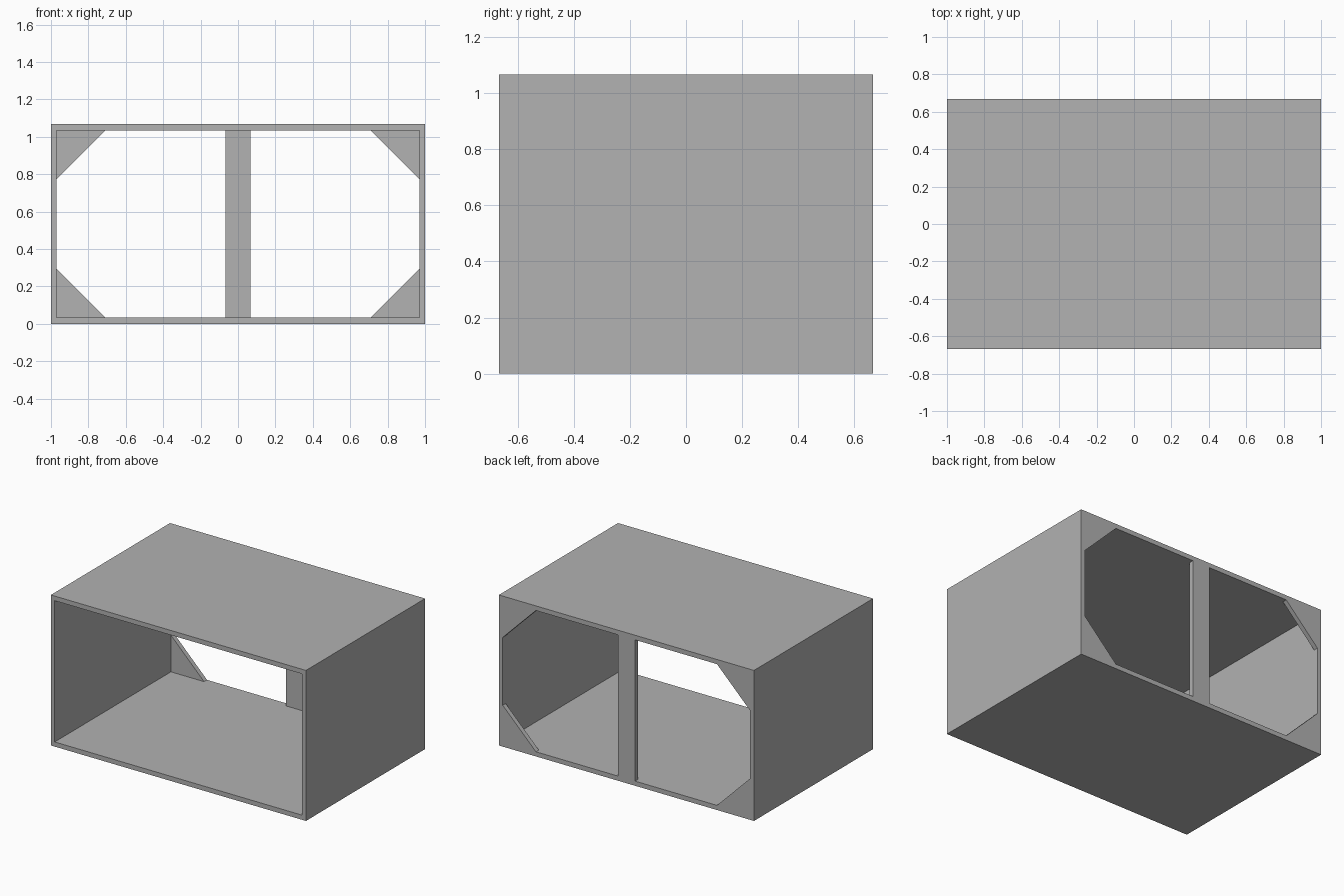
import bpy
import bmesh

cube = bpy.data.objects.get("Cube")
if cube:
    bpy.data.objects.remove(cube, do_unlink=True)

HALF_W, HALF_D, HEIGHT = 1.0, 0.667, 1.067
SIDE, SLAB, PLATE = 0.03, 0.033, 0.033   # wall, floor/roof and back plate thickness
LEG, POST = 0.26, 0.068                  # corner brace leg, half post width

grey = bpy.data.materials.new("plain grey")
grey.use_nodes = True
colour = (0.445, 0.445, 0.445, 1)
grey.diffuse_color = colour
grey.node_tree.nodes["Principled BSDF"].inputs["Base Color"].default_value = colour


def rect(x, z0, z1):
    return [(-x, z0), (x, z0), (x, z1), (-x, z1)]


def extrude_faces(name, polygons, y0, y1):
    """Extrude front-plane polygons from y0 to y1 as one solid object."""
    bm = bmesh.new()
    for poly in polygons:
        bm.faces.new([bm.verts.new((x, y0, z)) for x, z in poly])
    bmesh.ops.remove_doubles(bm, verts=bm.verts, dist=1e-5)
    result = bmesh.ops.extrude_face_region(bm, geom=bm.faces[:], use_keep_orig=True)
    moved = [g for g in result["geom"] if isinstance(g, bmesh.types.BMVert)]
    bmesh.ops.translate(bm, verts=moved, vec=(0, y1 - y0, 0))
    bmesh.ops.recalc_face_normals(bm, faces=bm.faces)
    mesh = bpy.data.meshes.new(name)
    bm.to_mesh(mesh)
    bm.free()
    mesh.materials.append(grey)
    obj = bpy.data.objects.new(name, mesh)
    bpy.context.collection.objects.link(obj)
    return obj


# Open-ended box shell
outer = rect(HALF_W, 0, HEIGHT)
inner = rect(HALF_W - SIDE, SLAB, HEIGHT - SLAB)
ring = [[outer[i], outer[(i + 1) % 4], inner[(i + 1) % 4], inner[i]] for i in range(4)]
extrude_faces("box_shell", ring, -HALF_D, HALF_D)

# Central post at the back
extrude_faces("back_post", [rect(POST, SLAB, HEIGHT - SLAB)], HALF_D - PLATE, HALF_D)

# Triangular braces in the four back corners
for side, sx in (("left", 1), ("right", -1)):
    for level, z, sz in (("lower", SLAB, 1), ("upper", HEIGHT - SLAB, -1)):
        x = sx * (HALF_W - SIDE)
        triangle = [(x, z), (x - sx * LEG, z), (x, z + sz * LEG)]
        extrude_faces(f"{level}_{side}_brace", [triangle], HALF_D - PLATE, HALF_D)
